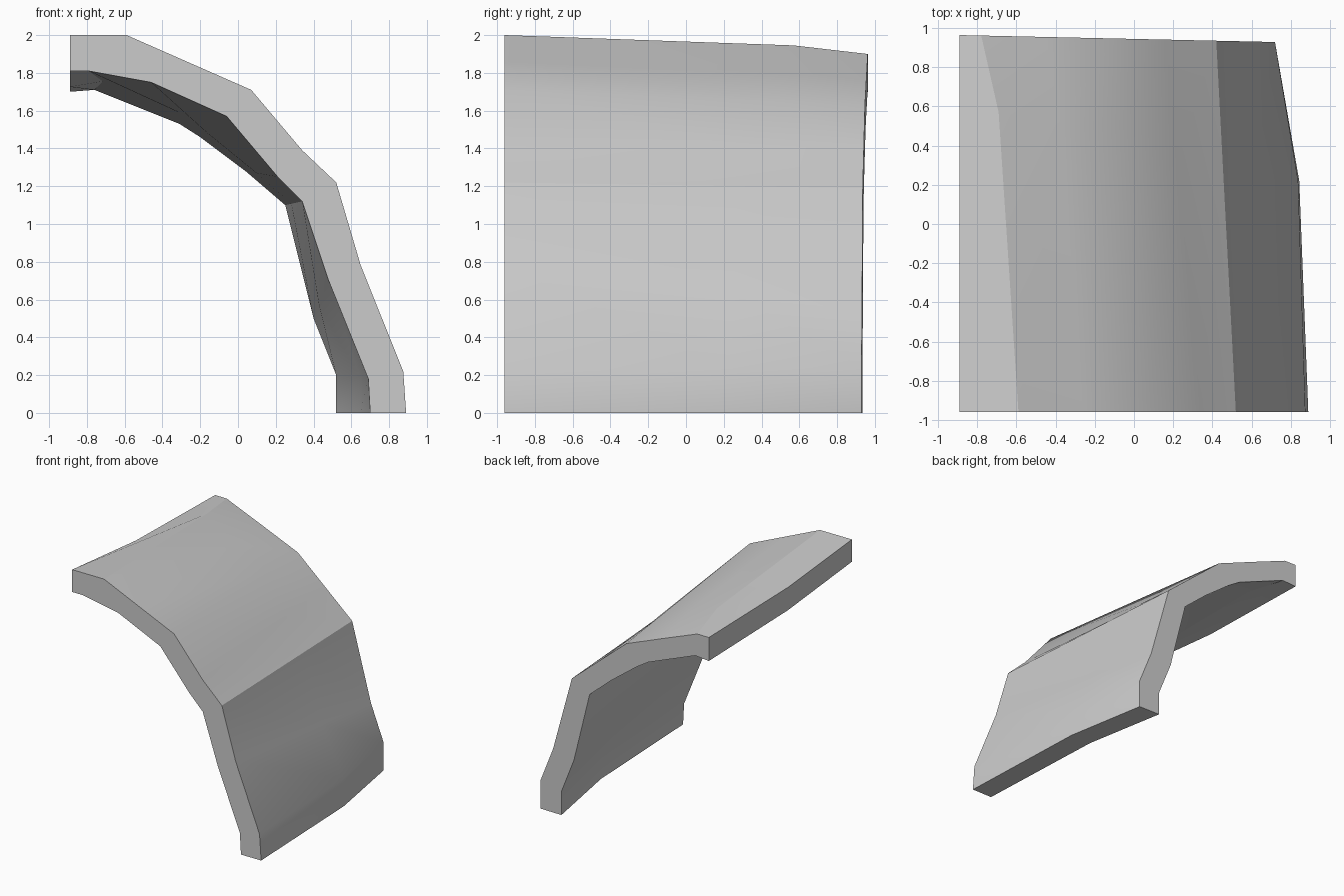
import bpy
import bmesh
import math
from mathutils import Vector

default_cube = bpy.data.objects.get("Cube")
if default_cube:
    bpy.data.objects.remove(default_cube, do_unlink=True)

FRONT_Y = -0.96

# Cross-sections as (x, z), running from the crown down to the foot
front_outer = [(-.89, 2), (-.59, 2), (-.26, 1.855), (.07, 1.71), (.34, 1.39),
               (.52, 1.22), (.65, .78), (.875, .22), (.89, 0)]
front_inner = [(-.89, 1.81), (-.79, 1.81), (-.46, 1.75), (-.06, 1.57), (.21, 1.25),
               (.34, 1.12), (.48, .7), (.69, .18), (.7, 0)]
back_outer = [(-.89, 1.9), (-.78, 1.9), (-.45, 1.77), (-.1, 1.63), (.16, 1.41),
              (.42, 1.19), (.6, .54), (.72, .24), (.72, 0)]
back_inner = [(-.89, 1.7), (-.76, 1.71), (-.31, 1.53), (-.2, 1.46), (.04, 1.28),
              (.25, 1.1), (.4, .5), (.52, .2), (.52, 0)]

# Bend of the middle section: how far back it lies and how far it bulges in x, z
middle_depth = [-.1, .57, .5, .5, .3, .26, .25, .22, .22]
middle_bulge = [(0, -.035), (.05, .025), (.03, .01), (0, 0), (0, 0),
                (0, 0), (0, 0), (.06, 0), (.06, 0)]


def back_depth(x):
    """The rear edge is cut slightly askew."""
    return .945 - .022 * x


def make_rows(front, back):
    """Return the front, middle and back rows of points for one side of the shell."""
    front_row = [Vector((x, FRONT_Y, z)) for x, z in front]
    back_row = [Vector((x, back_depth(x), z)) for x, z in back]
    middle_row = []
    for start, end, depth, bulge in zip(front_row, back_row, middle_depth, middle_bulge):
        point = start.lerp(end, (depth - start.y) / (end.y - start.y))
        middle_row.append(point + Vector((bulge[0], 0, bulge[1])))
    return [front_row, middle_row, back_row]


def make_material(name, colour):
    material = bpy.data.materials.new(name)
    material.use_nodes = True
    material.diffuse_color = colour
    shader = material.node_tree.nodes["Principled BSDF"]
    shader.inputs["Base Color"].default_value = colour
    return material


# Curved shell: outer and inner skins joined around the rim
bm = bmesh.new()
outer, inner = [
    [[bm.verts.new(point) for point in row] for row in make_rows(front, back)]
    for front, back in ((front_outer, back_outer), (front_inner, back_inner))
]
last_row = len(outer) - 1
last_point = len(front_outer) - 1

for skin in (outer, inner):
    for near, far in zip(skin, skin[1:]):
        for i in range(last_point):
            bm.faces.new((near[i], far[i], far[i + 1], near[i + 1]))

# Front and back edge faces
for r in (0, last_row):
    for i in range(last_point):
        bm.faces.new((outer[r][i], outer[r][i + 1], inner[r][i + 1], inner[r][i]))

# Crown and foot edge faces
for i in (0, last_point):
    for r in range(last_row):
        bm.faces.new((outer[r][i], outer[r + 1][i], inner[r + 1][i], inner[r][i]))

bmesh.ops.recalc_face_normals(bm, faces=bm.faces)
mesh = bpy.data.meshes.new("curved_shell")
bm.to_mesh(mesh)
bm.free()

shell = bpy.data.objects.new("curved_shell", mesh)
bpy.context.collection.objects.link(shell)
mesh.materials.append(make_material("plain grey", (.6, .6, .6, 1)))

# Soft shading across the skins, crisp rim
bpy.ops.object.select_all(action='DESELECT')
shell.select_set(True)
bpy.context.view_layer.objects.active = shell
bpy.ops.object.shade_smooth_by_angle(angle=math.radians(30))
